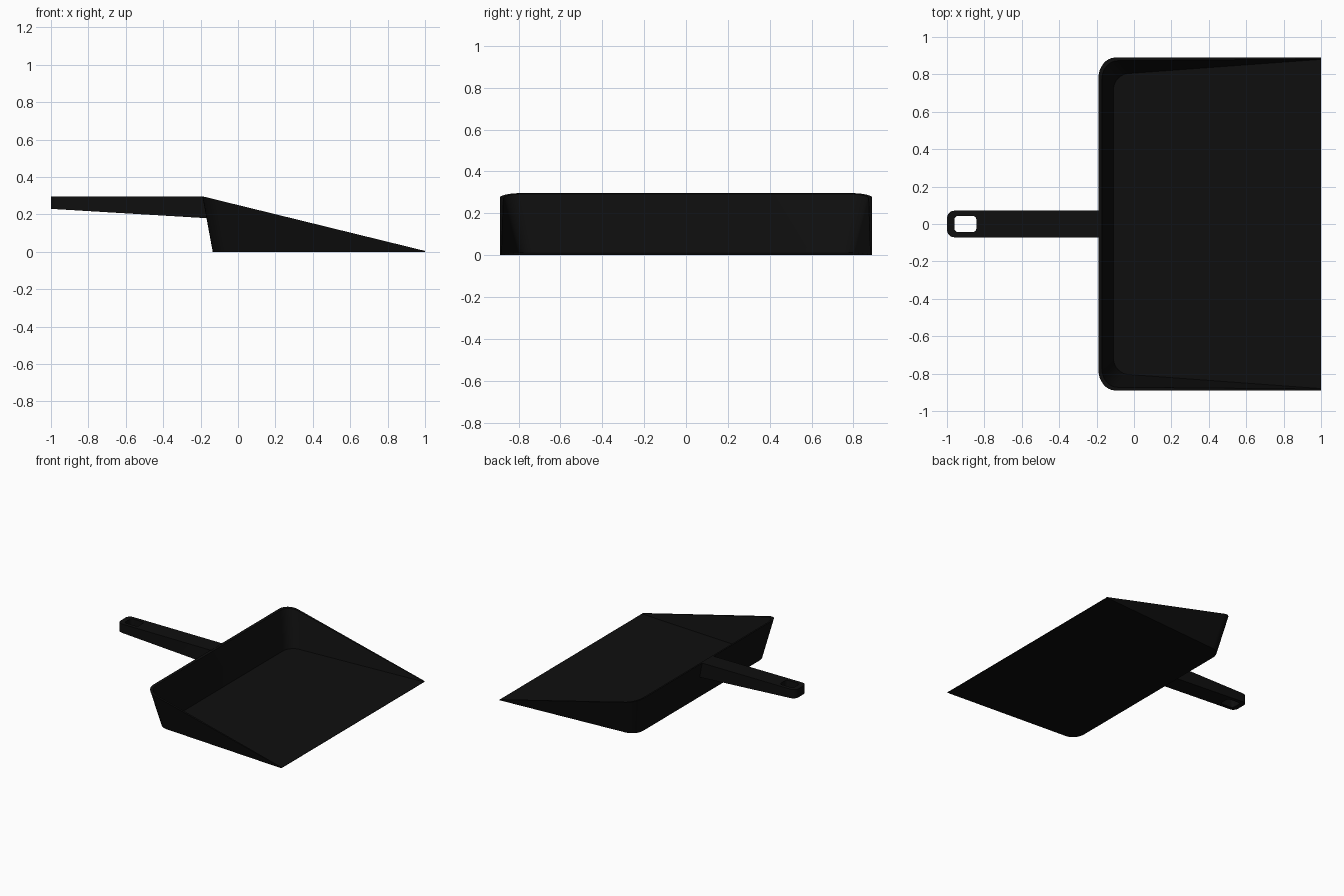
import bpy, bmesh, math

cube = bpy.data.objects.get("Cube")
if cube:
    bpy.data.objects.remove(cube, do_unlink=True)

# One matt black plastic
black = bpy.data.materials.new("black plastic")
black.use_nodes = True
color = (0.0045, 0.0045, 0.0045, 1)
black.diffuse_color = color
bsdf = black.node_tree.nodes["Principled BSDF"]
bsdf.inputs["Base Color"].default_value = color
bsdf.inputs["Roughness"].default_value = 0.6


def arc(cx, cy, rx, ry, start, steps=8):
    """Quarter-turn corner, counter-clockwise from the start angle."""
    angles = [start + math.pi / 2 * i / steps for i in range(steps + 1)]
    return [(cx + rx * math.cos(a), cy + ry * math.sin(a)) for a in angles]


def loft(bm, a, b, closed):
    n = len(a)
    for i in range(n if closed else n - 1):
        j = (i + 1) % n
        bm.faces.new((a[i], a[j], b[j], b[i]))


def finish(bm, name):
    bmesh.ops.recalc_face_normals(bm, faces=bm.faces)
    mesh = bpy.data.meshes.new(name)
    bm.to_mesh(mesh)
    bm.free()
    mesh.materials.append(black)
    obj = bpy.data.objects.new(name, mesh)
    bpy.context.collection.objects.link(obj)
    bpy.ops.object.select_all(action='DESELECT')
    obj.select_set(True)
    bpy.context.view_layer.objects.active = obj
    bpy.ops.object.shade_smooth_by_angle(angle=math.radians(30))
    return obj


def slope(x0, z0, x1, z1):
    return lambda x: z0 + (z1 - z0) * (x - x0) / (x1 - x0)


# Pan: U-shaped rings, open at the front lip
def u_ring(bm, back, y_back, y_lip, rx, ry, height):
    right = arc(back + rx, ry - y_back, rx, ry, math.pi)
    right.reverse()
    half = [(1, -y_lip)] + right
    half = [half[0]] + half[1:][::1]
    outline = half + [(x, -y) for x, y in reversed(half)]
    return [bm.verts.new((x, y, height(x))) for x, y in outline]


rim = slope(-0.19, 0.297, 1, 0.005)
bm = bmesh.new()
rings = [
    u_ring(bm, -0.135, 0.82, 0.89, 0.09, 0.10, lambda x: 0),
    u_ring(bm, -0.19, 0.89, 0.89, 0.09, 0.11, rim),
    u_ring(bm, -0.172, 0.873, 0.882, 0.085, 0.10, rim),
    u_ring(bm, -0.11, 0.805, 0.88, 0.085, 0.09, slope(-0.11, 0.012, 1, 0.003)),
]
for lower, upper in zip(rings, rings[1:]):
    loft(bm, lower, upper, False)
bm.faces.new(rings[0])
bm.faces.new(rings[-1])
bm.faces.new([r[0] for r in rings] + [r[-1] for r in reversed(rings)])
finish(bm, "pan")


# Handle: tapered bar with a hanging hole
def box_outline(x0, x1, w, r_back, r_front):
    return (arc(x1 - r_front, w - r_front, r_front, r_front, 0)
            + arc(x0 + r_back, w - r_back, r_back, r_back, math.pi / 2)
            + arc(x0 + r_back, r_back - w, r_back, r_back, math.pi)
            + arc(x1 - r_front, r_front - w, r_front, r_front, math.pi * 1.5))


underside = slope(-1, 0.23, -0.165, 0.18)
bm = bmesh.new()
walls = []
for outline in (box_outline(-1, -0.165, 0.071, 0.04, 0.002),
                box_outline(-0.96, -0.843, 0.043, 0.02, 0.02)):
    top = [bm.verts.new((x, y, 0.297)) for x, y in outline]
    bottom = [bm.verts.new((x, y, underside(x))) for x, y in outline]
    loft(bm, bottom, top, True)
    walls.append((bottom, top))
for outer, inner in zip(*walls):
    loft(bm, outer, inner, True)
# Lean the joined end to follow the pan wall
for v in bm.verts:
    if v.co.x > -0.2:
        v.co.x -= 0.02 * (v.co.z - 0.18) / 0.117
finish(bm, "handle")
